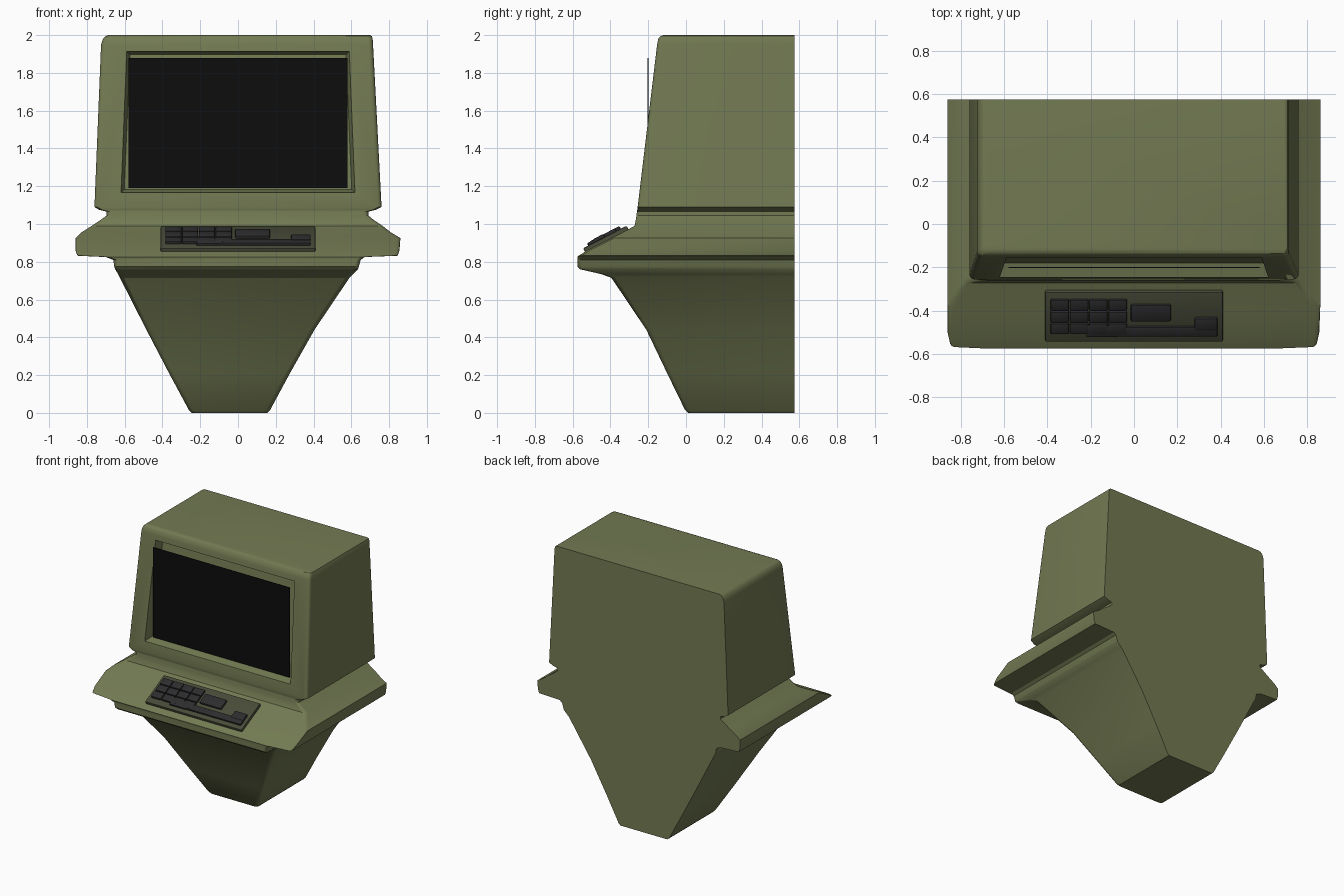
import bpy, bmesh, math
from mathutils import Matrix, Vector

old = bpy.data.objects.get("Cube")
if old:
    bpy.data.objects.remove(old, do_unlink=True)


def material(name, rgb):
    m = bpy.data.materials.new(name)
    m.use_nodes = True
    m.diffuse_color = (*rgb, 1)
    node = next(n for n in m.node_tree.nodes if n.type == 'BSDF_PRINCIPLED')
    node.inputs["Base Color"].default_value = (*rgb, 1)
    return m


olive = material("olive_green", (0.17, 0.195, 0.085))
dark_olive = material("dark_olive", (0.065, 0.07, 0.04))
charcoal = material("charcoal", (0.026, 0.026, 0.028))
black = material("screen_black", (0.004, 0.004, 0.004))


def make_object(name, bm, mat):
    bmesh.ops.recalc_face_normals(bm, faces=bm.faces[:])
    me = bpy.data.meshes.new(name)
    bm.to_mesh(me)
    bm.free()
    ob = bpy.data.objects.new(name, me)
    bpy.context.collection.objects.link(ob)
    if mat:
        me.materials.append(mat)
    return ob


def select(ob):
    bpy.ops.object.select_all(action='DESELECT')
    ob.select_set(True)
    bpy.context.view_layer.objects.active = ob


def loft(name, rings, mat):
    """Skin a stack of equal-length closed rings and cap both ends."""
    bm = bmesh.new()
    rows = [[bm.verts.new(p) for p in ring] for ring in rings]
    n = len(rows[0])
    for a, b in zip(rows, rows[1:]):
        for i in range(n):
            j = (i + 1) % n
            bm.faces.new((a[i], a[j], b[j], b[i]))
    bm.faces.new(rows[0])
    bm.faces.new(rows[-1])
    return make_object(name, bm, mat)


BACK = 0.575
STEPS = 4


def section(z, left, right, front, r=0.025):
    """Flat-backed outline with rounded front corners."""
    pts = [(left, BACK, z)]
    for cx, start in ((left + r, math.pi), (right - r, 1.5 * math.pi)):
        for k in range(STEPS + 1):
            a = start + k / STEPS * math.pi / 2
            pts.append((cx + r * math.cos(a), front + r + r * math.sin(a), z))
    return pts + [(right, BACK, z)]


# Body: pedestal, desk lip, neck and cabinet in one shell
levels = [
    (0.0, -0.245, 0.155, 0.01), (0.015, -0.26, 0.17, -0.005),
    (0.21, -0.365, 0.275, -0.10), (0.44, -0.485, 0.405, -0.21),
    (0.715, -0.625, 0.59, -0.395), (0.735, -0.635, 0.61, -0.45),
    (0.76, -0.65, 0.635, -0.56), (0.775, -0.655, 0.64, -0.575),
    (0.81, -0.66, 0.65, -0.575), (0.825, -0.70, 0.67, -0.575),
    (0.832, -0.85, 0.845, -0.568), (0.86, -0.86, 0.855, -0.525),
    (0.925, -0.86, 0.86, -0.395), (0.955, -0.83, 0.81, -0.337),
    (0.99, -0.775, 0.765, -0.272), (1.02, -0.73, 0.72, -0.266),
    (1.045, -0.695, 0.69, -0.262), (1.065, -0.695, 0.69, -0.26),
    (1.075, -0.735, 0.73, -0.258), (1.09, -0.76, 0.76, -0.256),
    (1.95, -0.725, 0.715, -0.153), (1.98, -0.715, 0.713, -0.147),
    (1.995, -0.70, 0.708, -0.135), (2.0, -0.685, 0.70, -0.12),
]
body = loft("cabinet_body", [section(*lv) for lv in levels], olive)


# Recess around the screen, following the sloped front
def front_y(z):
    return -0.256 + (z - 1.09) * 0.12


def recess_ring(depth, grow):
    out = []
    for sx, z, w in ((-1, 1.18, .605), (1, 1.18, .605), (1, 1.9, .575), (-1, 1.9, .575)):
        zz = z + (grow if z > 1.5 else -grow)
        out.append((sx * (w + grow), front_y(zz) + depth, zz))
    return out


cutter = loft("recess_cutter", [recess_ring(-0.06, 0.03), recess_ring(0.065, -0.003)], None)
cutter.hide_render = True
mod = body.modifiers.new("screen_recess", 'BOOLEAN')
mod.operation = 'DIFFERENCE'
mod.solver = 'EXACT'
mod.object = cutter
select(body)
bpy.ops.object.modifier_apply(modifier=mod.name)
bpy.data.objects.remove(cutter, do_unlink=True)
bpy.ops.object.shade_smooth_by_angle(angle=math.radians(30))


def box(name, lo, hi, mat, bevel=0.0, matrix=None):
    bm = bmesh.new()
    bmesh.ops.create_cube(bm, size=1)
    lo, hi = Vector(lo), Vector(hi)
    for v in bm.verts:
        v.co = [(lo[i] + hi[i]) / 2 + v.co[i] * (hi[i] - lo[i]) for i in range(3)]
    if bevel:
        bmesh.ops.bevel(bm, geom=bm.edges[:], offset=bevel, segments=2,
                        profile=0.5, affect='EDGES')
    if matrix:
        bm.transform(matrix)
    ob = make_object(name, bm, mat)
    select(ob)
    bpy.ops.object.shade_smooth_by_angle(angle=math.radians(30))
    return ob


# Upright screen panel
box("screen", (-0.58, -0.203, 1.19), (0.58, -0.198, 1.88), black)

# Keypad, laid out in the tilted plane of the desk
TILT = math.radians(27.4)
PAD_Y = -0.41
desk = Matrix.Translation((0, PAD_Y, 0.917)) @ Matrix.Rotation(TILT, 4, 'X')


def pad(name, x0, x1, y0, y1, h0, h1, mat, bevel):
    v0, v1 = [(y - PAD_Y) / math.cos(TILT) for y in (y0, y1)]
    return box(name, (x0, v0, h0), (x1, v1, h1), mat, bevel, desk)


pad("keypad_base", -0.41, 0.41, -0.535, -0.305, -0.03, 0.022, dark_olive, 0.008)
for row in range(3):
    for col in range(4):
        x = -0.385 + col * 0.089
        y = -0.335 - row * 0.054
        pad(f"key_{row}_{col}", x, x + 0.085, y - 0.05, y, 0.015, 0.038, charcoal, 0.006)
pad("wide_key", -0.015, 0.17, -0.435, -0.358, 0.015, 0.038, charcoal, 0.008)
pad("low_key", -0.22, -0.08, -0.508, -0.45, 0.015, 0.036, charcoal, 0.006)
pad("long_bar", -0.085, 0.385, -0.505, -0.46, 0.015, 0.036, charcoal, 0.006)
pad("corner_key", 0.28, 0.385, -0.475, -0.418, 0.015, 0.04, charcoal, 0.008)
